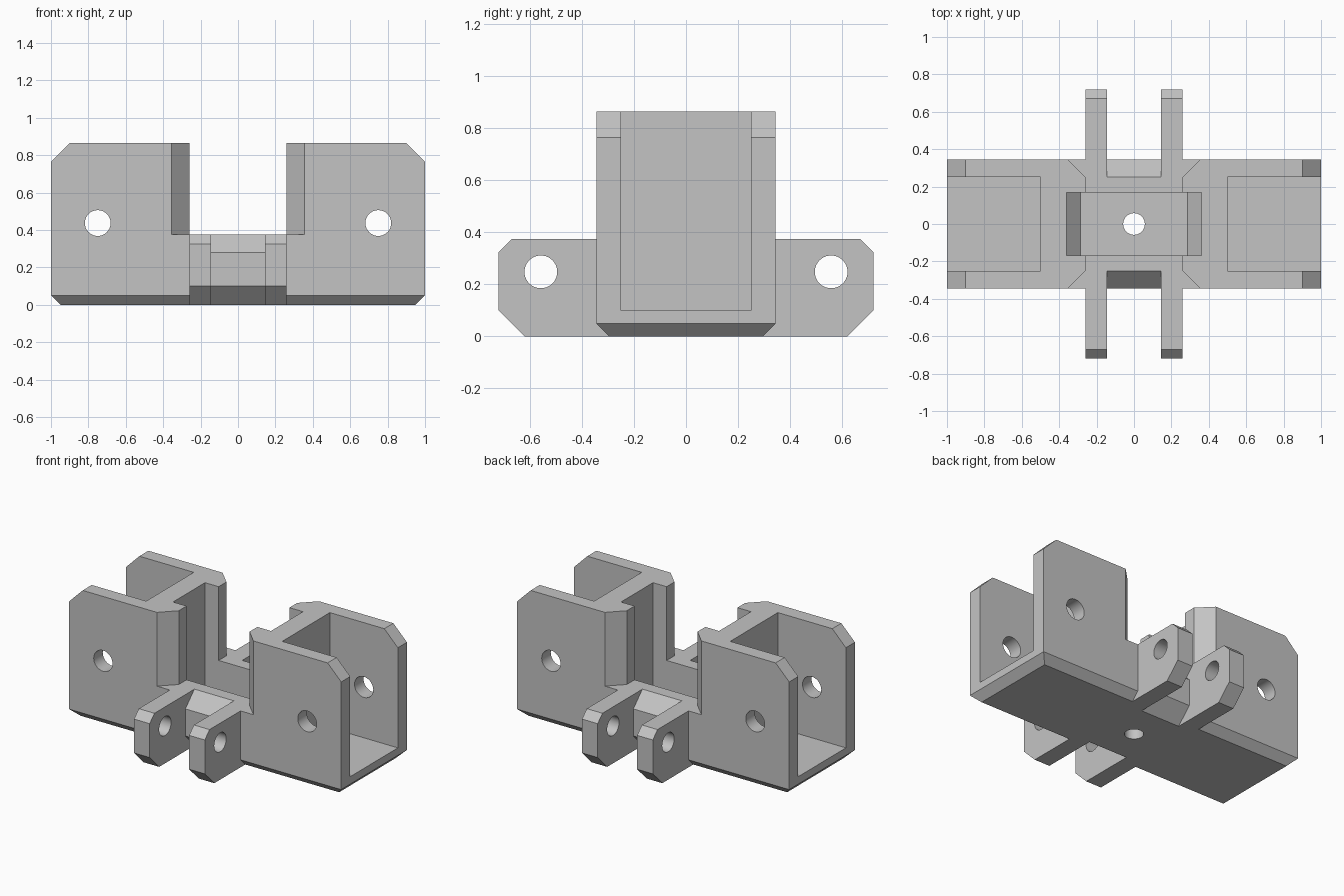
import bpy, bmesh, math
from mathutils import Vector

if "Cube" in bpy.data.objects:
    bpy.data.objects.remove(bpy.data.objects["Cube"], do_unlink=True)

grey = bpy.data.materials.new("plain grey")
grey.use_nodes = True
colour = (0.55, 0.55, 0.55, 1)
grey.diffuse_color = colour
grey.node_tree.nodes["Principled BSDF"].inputs["Base Color"].default_value = colour


def prism(name, profile, axis, low, high):
    """Extrude a 2D profile along an axis; the profile uses the other two axes in order."""
    bm = bmesh.new()
    rings = []
    for level in (low, high):
        ring = []
        for point in profile:
            co = list(point)
            co.insert("xyz".index(axis), level)
            ring.append(bm.verts.new(Vector(co)))
        rings.append(ring)
        bm.faces.new(ring)
    count = len(profile)
    for i in range(count):
        j = (i + 1) % count
        bm.faces.new((rings[0][i], rings[0][j], rings[1][j], rings[1][i]))
    bmesh.ops.recalc_face_normals(bm, faces=bm.faces)
    mesh = bpy.data.meshes.new(name)
    bm.to_mesh(mesh)
    bm.free()
    mesh.materials.append(grey)
    obj = bpy.data.objects.new(name, mesh)
    bpy.context.collection.objects.link(obj)
    return obj


def circle(u, v, radius, sides=40):
    return [(u + radius * math.cos(math.tau * i / sides),
             v + radius * math.sin(math.tau * i / sides)) for i in range(sides)]


def mirrored(half):
    """Complete a symmetric profile from its positive half."""
    return half + [(-u, v) for u, v in reversed(half)]


def combine(tool, operation="DIFFERENCE"):
    mod = bracket.modifiers.new("combine", "BOOLEAN")
    mod.operation, mod.solver, mod.object = operation, "EXACT", tool
    bpy.context.view_layer.objects.active = bracket
    bpy.ops.object.modifier_apply(modifier=mod.name)
    bpy.data.objects.remove(tool, do_unlink=True)


def cut(profile, axis, low, high):
    combine(prism("cutter", profile, axis, low, high))


W, H, FLOOR, MID = 0.345, 0.865, 0.1, 0.375
LUG_IN, LUG_OUT = 0.145, 0.26
SIDES = (-1, 1)

# Two towers joined by a low bridge
bracket = prism("bracket", mirrored([
    (0.95, 0), (1, 0.05), (1, H - 0.1), (0.9, H), (LUG_OUT, H), (LUG_OUT, MID)]),
    "y", -W, W)

# Bevel along the long bottom edges
for s in SIDES:
    cut([(s * 0.245, -0.05), (s * 0.445, 0.15), (s * 0.445, -0.05)], "x", -1.2, 1.2)

# Hinge lugs running through the bridge
lug = mirrored([(0.62, 0), (0.72, 0.1), (0.72, MID - 0.05), (0.67, MID)])
for s in SIDES:
    low, high = sorted((s * LUG_IN, s * LUG_OUT))
    combine(prism("lug", lug, "x", low, high), "UNION")

# Sloped bridge edges between the lugs
for s in SIDES:
    cut([(s * 0.195, -0.05), (s * 0.445, 0.2), (s * 0.445, -0.05)], "x", -LUG_IN, LUG_IN)
    cut([(s * 0.2, 0.425), (s * 0.445, 0.18), (s * 0.445, 0.425)], "x", -LUG_IN, LUG_IN)

# Bevelled inner corners of the towers
for sx in SIDES:
    for sy in SIDES:
        cut([(sx * 0.21, sy * 0.2), (sx * 0.46, sy * 0.45), (sx * 0.21, sy * 0.45)],
            "z", MID, 1)

# Open pockets in the tower ends
for s in SIDES:
    low, high = sorted((s * 0.5, s * 1.2))
    cut([(-0.25, FLOOR), (0.25, FLOOR), (0.25, 1), (-0.25, 1)], "x", low, high)

# Central recess with sloped ends
cut(mirrored([(0.285, FLOOR), (0.36, FLOOR + 0.075), (0.36, 1)]), "y", -0.168, 0.168)

# Pin holes in the towers and lugs, and the central bolt hole
for s in SIDES:
    cut(circle(s * 0.75, 0.437, 0.069), "y", -1, 1)
    cut(circle(s * 0.558, 0.248, 0.063), "x", -0.29, 0.29)
cut(circle(0, 0, 0.058), "z", -0.1, 0.5)

bpy.ops.object.select_all(action="DESELECT")
bracket.select_set(True)
bpy.context.view_layer.objects.active = bracket
bpy.ops.object.shade_smooth_by_angle(angle=math.radians(30))
